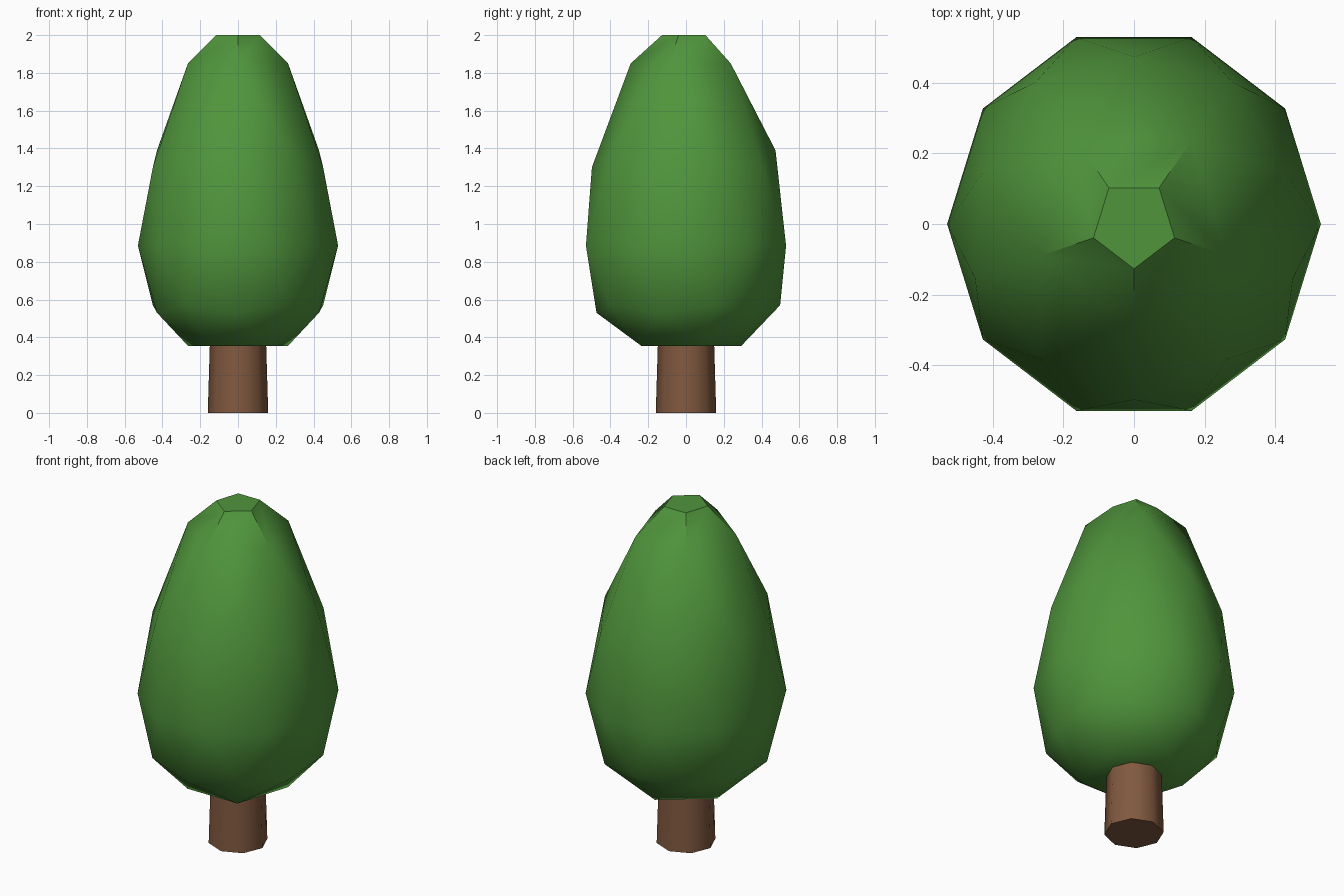
import bpy, bmesh, math
from mathutils import Matrix

if "Cube" in bpy.data.objects:
    bpy.data.objects.remove(bpy.data.objects["Cube"])


def finish(name, bm, color, angle):
    bmesh.ops.recalc_face_normals(bm, faces=bm.faces)
    me = bpy.data.meshes.new(name)
    bm.to_mesh(me)
    bm.free()
    ob = bpy.data.objects.new(name, me)
    bpy.context.collection.objects.link(ob)
    mat = bpy.data.materials.new(name + "_color")
    mat.diffuse_color = (*color, 1)
    mat.use_nodes = True
    mat.node_tree.nodes["Principled BSDF"].inputs["Base Color"].default_value = mat.diffuse_color
    me.materials.append(mat)
    bpy.ops.object.select_all(action='DESELECT')
    ob.select_set(True)
    bpy.context.view_layer.objects.active = ob
    bpy.ops.object.shade_smooth_by_angle(angle=math.radians(angle))


# Crown: icosphere stretched into a teardrop by remapping its height levels
LEVELS = [(-1, 0.355), (-0.851, 0.355), (-0.526, 0.53), (-0.447, 0.57), (0, 0.885),
          (0.447, 1.30), (0.526, 1.39), (0.851, 1.85), (1, 2.115)]
bm = bmesh.new()
bmesh.ops.create_icosphere(bm, subdivisions=2, radius=1,
                           matrix=Matrix.Rotation(-math.pi / 2, 4, 'Z'))
for v in bm.verts:
    z = min(LEVELS, key=lambda l: abs(l[0] - v.co.z))[1]
    v.co = (v.co.x * 0.53, v.co.y * 0.557, z)

# Flat pentagon on top where the tip is cut off
bmesh.ops.bisect_plane(bm, geom=bm.verts[:] + bm.edges[:] + bm.faces[:],
                       plane_co=(0, 0, 2), plane_no=(0, 0, 1), clear_outer=True)
bmesh.ops.holes_fill(bm, edges=[e for e in bm.edges if e.is_boundary])
finish("crown", bm, (0.08, 0.30, 0.045), 40)

# Trunk: slightly tapered octagonal post reaching into the crown
bm = bmesh.new()
bmesh.ops.create_cone(bm, cap_ends=True, segments=8, radius1=0.16, radius2=0.142,
                      depth=0.6, matrix=Matrix.Translation((0, 0, 0.3)))
finish("trunk", bm, (0.22, 0.10, 0.05), 50)
